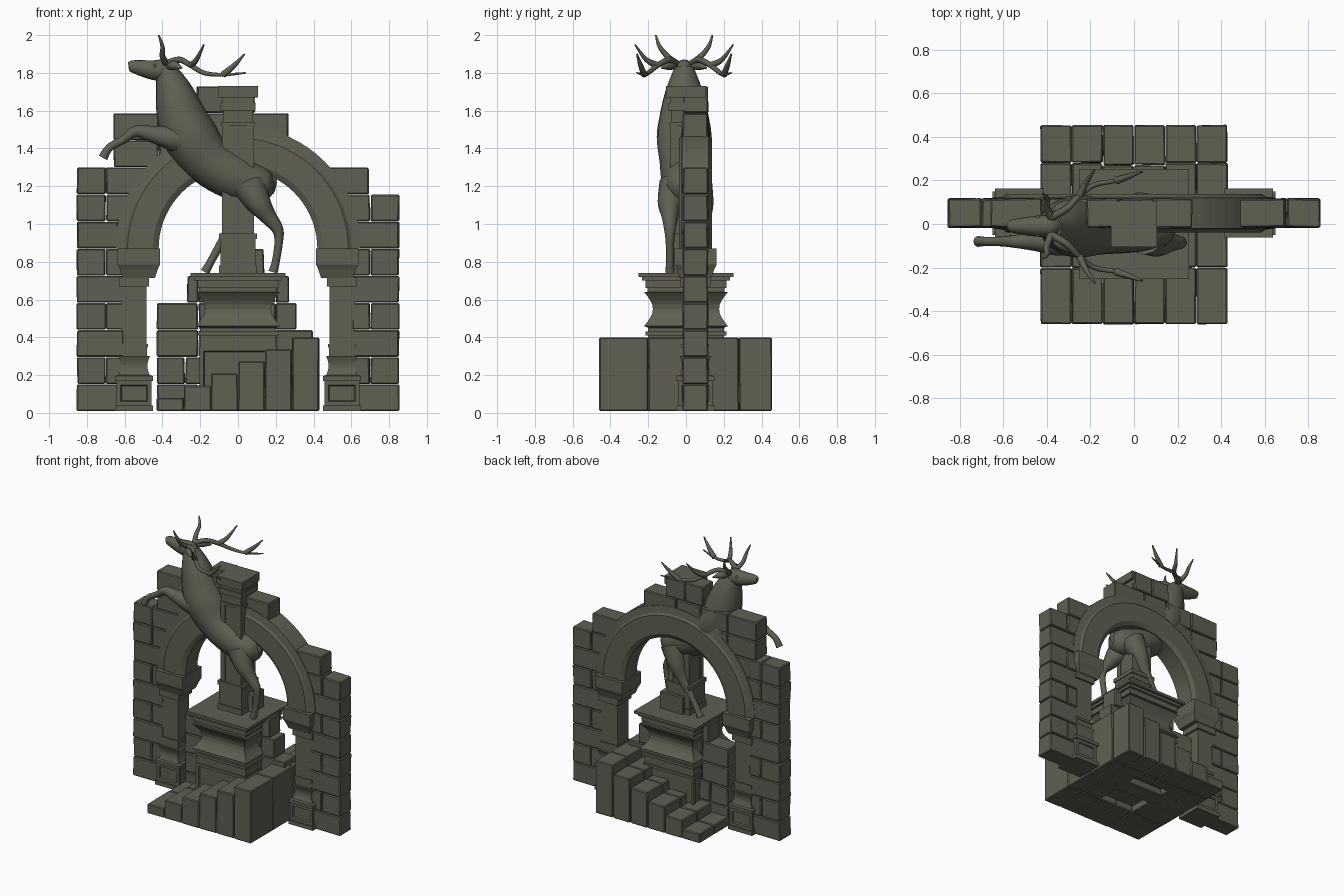
import bpy
import bmesh
import random
from math import sin, cos, pi, sqrt, radians
from mathutils import Vector

random.seed(4)
default_cube = bpy.data.objects.get("Cube")
if default_cube:
    bpy.data.objects.remove(default_cube)

COLOUR = (.115, .115, .085, 1)
stone = bpy.data.materials.new("weathered stone")
stone.use_nodes = True
stone.diffuse_color = COLOUR
stone.node_tree.nodes["Principled BSDF"].inputs["Base Color"].default_value = COLOUR


def finish(name, bm, smooth=False):
    bmesh.ops.recalc_face_normals(bm, faces=bm.faces)
    mesh = bpy.data.meshes.new(name)
    bm.to_mesh(mesh)
    bm.free()
    mesh.materials.append(stone)
    part = bpy.data.objects.new(name, mesh)
    bpy.context.collection.objects.link(part)
    if smooth:
        bpy.ops.object.select_all(action='DESELECT')
        part.select_set(True)
        bpy.context.view_layer.objects.active = part
        bpy.ops.object.shade_smooth_by_angle(angle=radians(50))


def skin(bm, rings):
    """Join closed rings of points and cap both ends."""
    loops = [[bm.verts.new(point) for point in ring] for ring in rings]
    for lower, upper in zip(loops, loops[1:]):
        for i in range(len(lower)):
            bm.faces.new((lower[i - 1], lower[i], upper[i], upper[i - 1]))
    bm.faces.new(loops[0][::-1])
    bm.faces.new(loops[-1])


def block(name, *ranges, wobble=.003):
    """Worn stone block filling its x, y and z ranges."""
    bm = bmesh.new()
    bmesh.ops.create_cube(bm, size=1)
    for vert in bm.verts:
        for axis, (low, high) in enumerate(ranges):
            vert.co[axis] = high if vert.co[axis] > 0 else low
        vert.co.x += random.uniform(-wobble, wobble)
        vert.co.y += random.uniform(-wobble, wobble)
    bmesh.ops.bevel(bm, geom=bm.edges[:], offset=.006, segments=1, affect='EDGES')
    finish(name, bm)


def tiers(bottom, *steps):
    """Stepped profile: each step is a half width and the height of its top."""
    profile = []
    for half, top in steps:
        profile += [(half, bottom), (half, top)]
        bottom = top
    return profile


def waist(wide, narrow, bottom, top, count=8):
    """Hollow profile, narrowest at half height."""
    return [(wide - (wide - narrow) * sin(pi * i / count), bottom + (top - bottom) * i / count)
            for i in range(count + 1)]


def moulding(name, x, y, profile, panel_height=None):
    """Square shaft following a profile, with sunk panels round one section."""
    bm = bmesh.new()
    corners = ((-1, -1), (1, -1), (1, 1), (-1, 1))
    skin(bm, [[(x + half * a, y + half * b, z) for a, b in corners] for half, z in profile])
    bmesh.ops.recalc_face_normals(bm, faces=bm.faces)
    if panel_height:
        sides = [face for face in bm.faces if abs(face.normal.z) < .5
                 and min(v.co.z for v in face.verts) < panel_height
                 < max(v.co.z for v in face.verts)]
        bmesh.ops.inset_individual(bm, faces=sides, thickness=.03, depth=0)
        bmesh.ops.inset_individual(bm, faces=sides, thickness=.008, depth=-.01)
    finish(name, bm)


def spline(points, t):
    """Smooth curve through points, one unit of t per span."""
    i = min(int(t), len(points) - 2)
    f = t - i
    before, start, end, after = (points[max(0, min(len(points) - 1, k))]
                                 for k in range(i - 1, i + 3))
    leave, arrive = (end - before) / 2, (after - start) / 2
    blend = f * f * (3 - 2 * f)
    return (start.lerp(end, blend) + leave * f * (1 - f) ** 2 - arrive * f * f * (1 - f))


def limb(name, points, width=1, sides=12, steps=5):
    """Rounded tube through points made of x, y, z and radius."""
    points = [Vector(point) for point in points]
    last = (len(points) - 1) * steps
    path = [spline(points, i / steps) for i in range(last + 1)]
    rings = []
    for i, point in enumerate(path):
        along = (path[min(i + 1, last)] - path[max(i - 1, 0)]).xyz.normalized()
        up = along.cross(Vector((0, 1, 0))).normalized()
        across = up.cross(along) * width
        radius = max(point.w, .002)
        rings.append([point.xyz + radius * (up * cos(a) + across * sin(a))
                      for a in (2 * pi * k / sides for k in range(sides))])
    bm = bmesh.new()
    skin(bm, rings)
    finish(name, bm, smooth=True)


def taper(points, thick, thin, power):
    """Add radii that shrink from thick to thin along the points."""
    last = len(points) - 1
    return [(*point, thin + (thick - thin) * (1 - i / last) ** power)
            for i, point in enumerate(points)]


# Ruined wall: courses of blocks following the outside of the arch
WALL_Y = .05
SPRING = .87
END = .855
WALL = (WALL_Y - .066, WALL_Y + .066)


def course(i):
    height = .1435
    return height * i + .01, height * (i + 1) + .007


def row(name, start, end, i, *joints):
    """One course of blocks, cut at the joints."""
    cuts = [start] + [joint for joint in joints if start + .05 < joint < end - .05] + [end]
    for a, b in zip(cuts, cuts[1:]):
        block(name, (a + .002, b - .002), WALL, course(i))


for i in range(11):
    rise = course(i)[0] - SPRING
    inner = .6 if rise < 0 else sqrt(max(.25 - rise * rise, 0))
    joint = .7 if i % 2 or i == 8 else .63
    row("right_wall_block", -END if i < 9 else -.66, -inner, i, -joint, -.42, -.2)
    left_end = END if i < 8 else {8: .695, 10: .27}.get(i, 0)
    if left_end > inner:
        row("left_wall_block", inner, left_end, i, joint)
row("top_wall_block", -.22, .09, 11, -.07)

# Broken wall remains behind the plinth
for i, (start, end) in enumerate(((-.43, .4), (-.43, .4), (-.43, .4),
                                  (-.43, .31), (-.27, .27), (-.06, .14))):
    row("ruin_block", start, end, i, -.28 if i == 1 else -.21, .2)

# Arch: nine wedge stones with a stepped section
half_section = ((.42, .07), (.45, .088), (.585, .088), (.6, .077), (.65, .07))
section = [(r, -y) for r, y in half_section] + [(r, y) for r, y in half_section[::-1]]
for stone_number in range(9):
    angles = [radians(20 * (stone_number + k / 4)) for k in range(5)]
    bm = bmesh.new()
    skin(bm, [[(r * cos(a), WALL_Y + y, SPRING + r * sin(a)) for r, y in section]
              for a in angles])
    finish("arch_stone", bm)

# Arch piers and imposts, mirrored left and right
for side in (-1, 1):
    pedestal = tiers(.01, (.1, .04), (.092, .17), (.1, .195))
    shaft = tiers(.3, (.067, .345), (.073, .365), (.066, .67), (.08, .72))
    moulding("pier", side * .55, WALL_Y,
             pedestal + waist(.083, .07, .2, .3) + shaft, panel_height=.1)
    moulding("impost", side * .525, WALL_Y,
             [(.085, .715), (.1, .76), (.112, .785), (.112, SPRING)])

# Stairs wrapping the plinth, climbing towards the left
STAIR_FRONT, STAIR_BACK = -.46, .455
step_width = .86 / 6
for i in range(6):
    x = step_width * (i - 3)
    depth = (STAIR_FRONT, -.2, .03, .28, STAIR_BACK)
    spans = list(zip(depth, depth[1:]))
    if i in (2, 3):
        spans = [(STAIR_FRONT, -.19), (.19, .27), (.27, STAIR_BACK)]
    for front, back in spans:
        block("stair_block", (x + .001, x + step_width - .001),
              (front + .001, back - .001), (.01, .08 + .064 * i), wobble=.002)

# Plinth with a hollow neck under a spreading top slab
moulding("plinth", 0, 0,
         tiers(.06, (.205, .35), (.2, .41), (.215, .43), (.2, .45))
         + waist(.222, .175, .46, .64)
         + tiers(.64, (.205, .66), (.215, .7), (.232, .72), (.252, .74)), panel_height=.3)

# Central pillar: base, shaft with corner ribs, capital
moulding("pillar", 0, 0,
         tiers(.735, (.1, .78), (.093, .92), (.1, .95), (.08, 1.52), (.088, 1.54), (.08, 1.6))
         + tiers(1.6, (.092, 1.64), (.085, 1.67), (.105, 1.73)))
for x in (-.066, .066):
    for y in (-.066, .066):
        moulding("pillar_rib", x, y, tiers(.95, (.019, 1.52)))

# Leaping stag: body, head and tail lie on one centre line
MIDDLE = -.01


def profile_path(*points, y=MIDDLE):
    return [(x, y, z, *radius) for x, z, *radius in points]


limb("stag_body", profile_path(
    (.19, 1.19, .03), (.14, 1.2, .09), (0, 1.24, .12), (-.15, 1.33, .13), (-.25, 1.46, .145),
    (-.3, 1.57, .13), (-.34, 1.7, .1), (-.38, 1.82, .055)), sides=20)
limb("stag_head", profile_path(
    (-.33, 1.81, .02), (-.38, 1.815, .054), (-.45, 1.815, .052), (-.56, 1.835, .032),
    (-.58, 1.836, .014)), width=.92, sides=16)
limb("stag_tail", profile_path((.13, 1.27, .02), (.18, 1.23, .025), (.185, 1.16, .004)))

# Antlers, ears and eyes, mirrored left and right
crown = (-.38, .04, 1.85)
fork = (-.25, .14, 1.84)
rear_fork = (-.08, .21, 1.79)
antlers = {
    "antler_beam": (crown, (-.31, .08, 1.87), fork, (-.18, .19, 1.8), rear_fork, (.04, .25, 1.8)),
    "antler_brow_tine": (crown, (-.4, .09, 1.89), (-.4, .13, 1.94), (-.42, .15, 2)),
    "antler_middle_tine": (fork, (-.22, .2, 1.87), (-.18, .26, 1.95)),
    "antler_rear_tine": (rear_fork, (-.02, .23, 1.84), (.035, .25, 1.9)),
}
for side in (-1, 1):
    def mirrored(points):
        return [(x, MIDDLE + side * y, z) for x, y, z in points]

    for name, points in antlers.items():
        limb(name, taper(mirrored(points), thick=.018, thin=.004, power=.6), sides=8)
    ear = mirrored(((-.37, .04, 1.83), (-.34, .08, 1.84), (-.295, .12, 1.825)))
    limb("stag_ear", [(*p, r) for p, r in zip(ear, (.012, .026, .003))], sides=8)
    eye = mirrored(((-.45, .036, 1.835), (-.44, .039, 1.836), (-.43, .04, 1.836)))
    limb("stag_eye", [(*p, r) for p, r in zip(eye, (.004, .011, .004))], sides=8)


# Legs: fore legs tucked forward, hind legs standing on the plinth
def leg(name, y, root, *joints):
    path = profile_path(root, y=y * .6) + profile_path(*joints, y=y)
    *shin, ankle, toe = taper(path, thick=.095, thin=.018, power=2.6)
    limb(name, [*shin, (*ankle[:3], .021), (*toe[:3], .025)])


shoulder = (-.25, 1.44)
hip = (.06, 1.2)
leg("right_fore_leg", -.08, shoulder, (-.35, 1.455), (-.45, 1.475), (-.54, 1.49),
    (-.61, 1.445), (-.68, 1.405), (-.715, 1.35))
leg("left_fore_leg", .06, shoulder, (-.35, 1.43), (-.45, 1.44), (-.52, 1.44),
    (-.51, 1.37), (-.49, 1.33))
leg("right_hind_leg", -.085, hip, (.11, 1.11), (.16, 1.04), (.21, .97), (.215, .9),
    (.2, .8), (.185, .745))
leg("left_hind_leg", .08, hip, (.02, 1.1), (-.02, 1.01), (-.06, .94), (-.1, .88),
    (-.15, .79), (-.175, .745))
